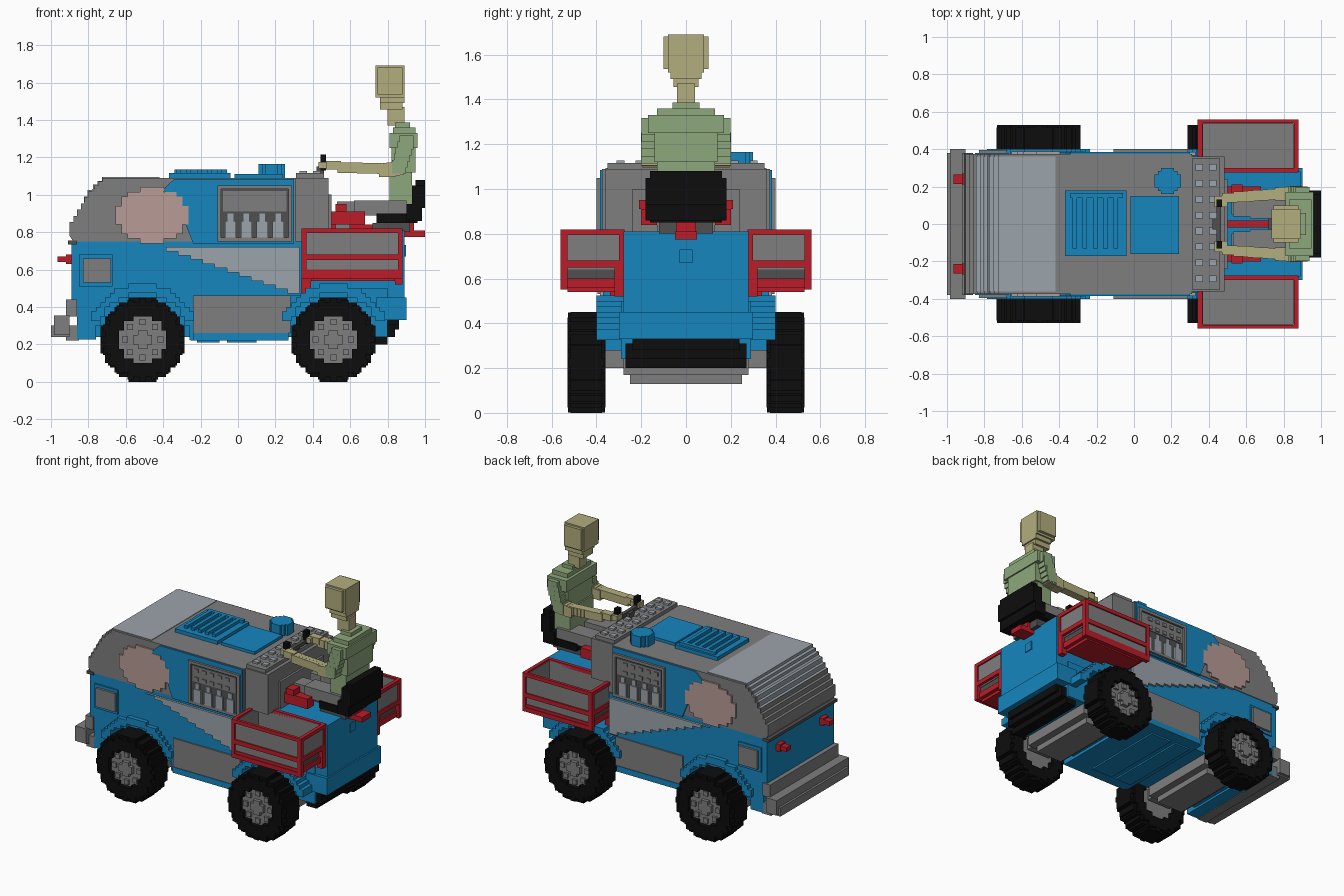
import bpy, bmesh, math

COLORS = {
    "blue": (0.008, 0.24, 0.52), "grey": (0.21, 0.21, 0.21), "light": (0.33, 0.37, 0.41),
    "black": (0.004, 0.004, 0.004), "red": (0.50, 0.012, 0.022), "skin": (0.45, 0.42, 0.21),
    "green": (0.27, 0.39, 0.20), "pale": (0.48, 0.33, 0.31), "dark": (0.08, 0.08, 0.08),
}
MATS = {}
for key, c in COLORS.items():
    MATS[key] = bpy.data.materials.new(key)
    MATS[key].diffuse_color = (*c, 1)


def prism(bm, pts, y0, y1):
    """Extrude an x-z outline from y0 to y1."""
    a = [bm.verts.new((x, y0, z)) for x, z in pts]
    b = [bm.verts.new((x, y1, z)) for x, z in pts]
    bm.faces.new(a)
    bm.faces.new(b[::-1])
    for i in range(len(a)):
        j = (i + 1) % len(a)
        bm.faces.new((a[i], b[i], b[j], a[j]))


def make(name, shapes, color, mirror=False):
    """Shapes are boxes (x0,x1,y0,y1,z0,z1) or prisms (outline,y0,y1)."""
    bm = bmesh.new()
    for s in shapes:
        if len(s) == 6:
            x0, x1, y0, y1, z0, z1 = s
            s = ([(x0, z0), (x1, z0), (x1, z1), (x0, z1)], y0, y1)
        for sign in ((1, -1) if mirror else (1,)):
            prism(bm, s[0], s[1] * sign, s[2] * sign)
    bmesh.ops.recalc_face_normals(bm, faces=bm.faces)
    me = bpy.data.meshes.new(name)
    bm.to_mesh(me)
    bm.free()
    me.materials.append(MATS[color])
    ob = bpy.data.objects.new(name, me)
    bpy.context.collection.objects.link(ob)
    return ob


def clean(pts):
    return [p for i, p in enumerate(pts) if math.dist(p, pts[i - 1]) > 1e-5]


def half(r, cx=0, cz=0, up=1, s=0.025, skip=0):
    """Stepped half circle, from left to right, leaving out the lowest rows."""
    left = []
    for k in range(skip, round(r / s)):
        w = max(s, round(math.sqrt(max(0, r * r - ((k + 0.5) * s) ** 2)) / s) * s)
        left += [(-w, k * s), (-w, (k + 1) * s)]
    pts = left + [(-x, z) for x, z in left[::-1]]
    return clean([(cx + x, cz + up * z) for x, z in pts])


def disc(r, cx, cz, s=0.025):
    return clean(half(r, cx, cz, 1, s) + half(r, cx, cz, -1, s)[::-1])


def ring(ro, ri, cx, cz, up=1, skip=0):
    return half(ro, cx, cz, up, skip=skip) + half(ri, cx, cz, up, skip=skip)[::-1]


def stairs(p, q, n):
    """Staircase between two points, rising first."""
    out = []
    for i in range(n):
        x = p[0] + (q[0] - p[0]) * i / n
        out += [(x, p[1] + (q[1] - p[1]) * i / n), (x, p[1] + (q[1] - p[1]) * (i + 1) / n)]
    return out + [q]


def limb(p, q, w, n):
    """Chain of small boxes along a line."""
    out = []
    for i in range(n + 1):
        c = [a + (b - a) * i / n for a, b in zip(p, q)]
        out.append((c[0] - w, c[0] + w, c[1] - w, c[1] + w, c[2] - w, c[2] + w))
    return out


# Lower body with wheel arch, chassis and driver's end
arch = half(0.25, -0.51, 0.225)[::-1]
make("lower_body", [([(-.89, .35), (-.89, .75), (.34, .75), (.34, .46), (.27, .46), (.27, .22),
                      (-.25, .22)] + arch + [(-.86, .225), (-.86, .35)], -.37, .37)], "blue")
make("chassis", [(-.86, .80, -.29, .29, .24, .50)], "blue")
make("driver_platform", [(.34, .89, -.28, .28, .34, .81), (.74, .90, -.30, .30, .33, .45)], "blue")
make("fenders", [(ring(.30, .25, x, .225, skip=4), .28, .40) for x in (-.51, .51)], "blue", True)
make("belly_plates", [(-.22, -.10, -.3, .3, .21, .25), (-.06, .10, -.3, .3, .21, .25)], "blue")

# Upper hood with stepped rear slope and lighter overlay
steps = stairs((-.90, .82), (-.78, 1.02), 6) + stairs((-.77, 1.03), (-.70, 1.09), 3)
make("hood", [([(-.88, .75), (-.90, .78)] + steps + [(.31, 1.09), (.31, .75)], -.375, .375)], "grey")
make("hood_rear_panel", [([(x - .004, z + .004) for x, z in steps[7:]] + [(-.42, 1.094), (-.42, .957)],
                          -.36, .36)], "light")
make("hood_trim", [(-.91, -.86, -.38, .38, .735, .755)], "dark")

# Side colour panels
make("hood_side_panel", [([(-.24, .74), (-.28, .84), (-.40, 1.03), (-.34, 1.085), (.30, 1.085),
                           (.30, .74)], .37, .385)], "blue", True)
make("side_patch", [([(-.46 + (x + .46) * 1.3, z) for x, z in disc(.15, -.46, .89)], .37, .387)],
     "pale", True)
wedge = stairs((.33, .45), (-.45, .72), 12)
make("side_wedge", [(wedge + [(.33, .72)], .36, .385)], "light", True)
make("side_skirt", [(-.24, .28, .36, .38, .26, .46)], "grey", True)
make("side_ledge", [(-.24, .27, .36, .385, .22, .26)], "blue", True)
make("rear_lamp_boxes", [(-.83, -.68, .36, .395, .53, .66)], "grey", True)
make("rear_lamp_rims", [(-.85, -.67, .36, .38, .51, .68)], "blue", True)

# Engine bay on each side: frame, filters and fittings
make("engine_bay_back", [(-.10, .28, .37, .388, .76, 1.04)], "dark", True)
make("engine_bay_frame", [(-.11, .29, .37, .40, 1.03, 1.05), (-.11, .29, .37, .40, .75, .77),
                          (-.11, -.09, .37, .40, .75, 1.05), (.27, .29, .37, .40, .75, 1.05)], "grey", True)
make("engine_bay_filters", [(-.07 + i * .085, -.01 + i * .085, .37, .40, .77, .86) for i in range(4)]
     + [(-.055 + i * .085, -.025 + i * .085, .37, .395, .86, .90) for i in range(4)], "light", True)
make("engine_bay_fittings", [(-.08, .26, .37, .393, .91, 1.02)]
     + [(-.06 + i * .06, -.03 + i * .06, .37, .40, z, z + .025) for i in range(5) for z in (.92, .98)],
     "grey", True)

# Roof hatches and filler cap
make("roof_hatch", [(-.37, -.04, -.17, .18, 1.08, 1.115)]
     + [(-.33 + i * .055, -.305 + i * .055, -.13, .14, 1.11, 1.135) for i in range(5)]
     + [(-.34, -.06, .14, .165, 1.11, 1.135)], "blue")
make("roof_lid", [(-.02, .24, -.16, .15, 1.08, 1.11)], "blue")
cap = make("filler_cap", [(disc(.07, 0, 0, .0175), 1.08, 1.165)], "blue")
cap.rotation_euler = (math.pi / 2, 0, 0)
cap.location = (.18, .23, 0)

# Dashboard with buttons
make("dashboard", [(.30, .485, -.36, .36, .81, 1.09), (.31, .46, -.35, .35, 1.08, 1.115),
                   (.30, .36, -.36, .36, .75, .82), (.48, .50, -.24, .24, .81, 1.0)], "grey")
make("dash_buttons", [(x, x + .04, -.31 + i * .085, -.275 + i * .085, 1.11, 1.128)
                      for i in range(8) for x in (.33, .40)], "light")
make("steering_handles", [(.44, .47, .09, .13, 1.13, 1.215)], "black", True)
make("steering_column", [(.44, .465, -.11, .11, 1.13, 1.155), (.42, .46, -.03, .03, 1.09, 1.15)], "dark")

# Bumpers, lamps and underside parts
make("rear_bumper", [(-1.0, -.90, -.38, .38, .24, .30), (-.985, -.90, -.40, .40, .25, .355),
                     (-.92, -.85, -.37, .37, .22, .30), (-.92, -.86, -.38, .38, .35, .44)], "grey")
make("rear_reflectors", [(-.92, -.88, .21, .27, .63, .68), (-.965, -.92, .215, .265, .64, .67)], "red", True)
make("driver_end_bumper", [(.72, .80, -.27, .27, .20, .26), (.74, .84, -.27, .27, .24, .31),
                           (.78, .86, -.24, .24, .28, .33)], "black")
make("axle_guards", [(c - .10, c + .10, -.25, .25, .13, .18) for c in (-.51, .51)]
     + [(c - .15, c + .15, -.28, .28, .17, .25) for c in (-.51, .51)]
     + [(c - .09, c + .09, -.36, .36, .20, .28) for c in (-.51, .51)], "grey")
make("platform_lamp", [(.88, 1.0, -.05, .05, .775, .81), (.88, .94, -.045, .045, .81, .90)], "red")
make("platform_socket", [(.885, .897, -.03, .03, .67, .73)], "blue")

# Wheels: stepped tyres with tread blocks, recessed hubs
for n, x in (("rear", -.51), ("driver_end", .51)):
    tyre = []
    for up in (1, -1):
        tyre += [(ring(.225, .125, x, .225, up), .375, .515), (ring(.20, .125, x, .225, up), .36, .38),
                 (ring(.20, .125, x, .225, up), .51, .53)]
    for k in range(20):
        a = k * math.pi / 10
        cx, cz = x + .205 * math.cos(a), .225 + .205 * math.sin(a)
        tyre.append((cx - .018, cx + .018, .362, .528, max(0, cz - .018), min(.45, cz + .018)))
    make(n + "_tyres", tyre, "black", True)
    hub = [(disc(.13, x, .225), .38, .50), (disc(.05, x, .225), .49, .525)]
    for k in range(8):
        a = k * math.pi / 4
        cx, cz = x + .095 * math.cos(a), .225 + .095 * math.sin(a)
        hub.append((cx - .016, cx + .016, .49, .515, cz - .016, cz + .016))
    make(n + "_hubs", hub, "grey", True)

# Side baskets: grey open boxes with red trim
make("baskets", [(.35, .87, .535, .55, .57, .81), (.35, .87, .28, .30, .57, .81),
                 (.35, .37, .29, .55, .66, .81), (.85, .87, .29, .55, .66, .81),
                 (.36, .86, .28, .55, .64, .68)], "grey", True)
make("basket_trim", [(.34, .88, .54, .56, .795, .82), (.34, .88, .275, .30, .795, .82),
                     (.34, .365, .28, .56, .795, .82), (.855, .88, .28, .56, .795, .82),
                     (.34, .365, .53, .56, .56, .80), (.855, .88, .53, .56, .56, .80),
                     (.86, .88, .28, .30, .60, .80), (.34, .88, .53, .56, .55, .58),
                     (.34, .88, .29, .56, .65, .68), (.36, .865, .30, .555, .56, .60),
                     (.39, .84, .32, .53, .54, .57)], "red", True)
make("basket_slots", [(.37, .855, .32, .54, .595, .655)], "dark", True)
make("basket_supports", [(.34, .39, .28, .34, .45, .56), (.84, .88, .28, .32, .52, .66)], "red", True)

# Seat and footwell
make("seat", [(.74, .96, -.16, .16, .85, .90), (.90, .985, -.18, .18, .86, .95),
              (.93, 1.0, -.18, .18, .93, 1.05), (.95, 1.0, -.16, .16, 1.05, 1.08)], "black")
make("seat_base", [(.72, .92, -.12, .12, .80, .85)], "dark")
make("footwell_red", [(.50, .68, .13, .20, .84, .91), (.50, .82, .0, .02, .805, .84),
                      (.52, .58, .14, .21, .91, .95)], "red", True)

# Driver: stepped torso, head, arms and legs
make("driver_legs", [(.62, .90, .03, .15, .89, .97), (.53, .64, .04, .14, .86, .965),
                     (.52, .60, .05, .13, .81, .88)], "grey", True)
make("driver_torso", [(.81, .93, -.13, .13, .92, 1.12), (.82, .95, -.14, .14, 1.12, 1.25),
                      (.81, .96, -.17, .17, 1.25, 1.33), (.83, .95, -.13, .13, 1.33, 1.36),
                      (.84, .92, -.06, .06, 1.36, 1.385)], "green")
make("driver_sleeves", limb((.90, .162, 1.28), (.86, .165, 1.15), .037, 4), "green", True)
make("driver_arms", limb((.85, .165, 1.14), (.79, .16, 1.13), .035, 3)
     + limb((.77, .16, 1.14), (.56, .145, 1.145), .028, 8)
     + [(.47, .55, .115, .165, 1.135, 1.18), (.43, .50, .09, .15, 1.14, 1.175)], "skin", True)
make("driver_head", [(.735, .89, -.08, .08, 1.52, 1.69), (.745, .88, -.10, .10, 1.535, 1.68),
                     (.76, .89, -.07, .07, 1.49, 1.53), (.76, .88, -.055, .055, 1.455, 1.49),
                     (.80, .89, -.04, .04, 1.37, 1.47)], "skin")
